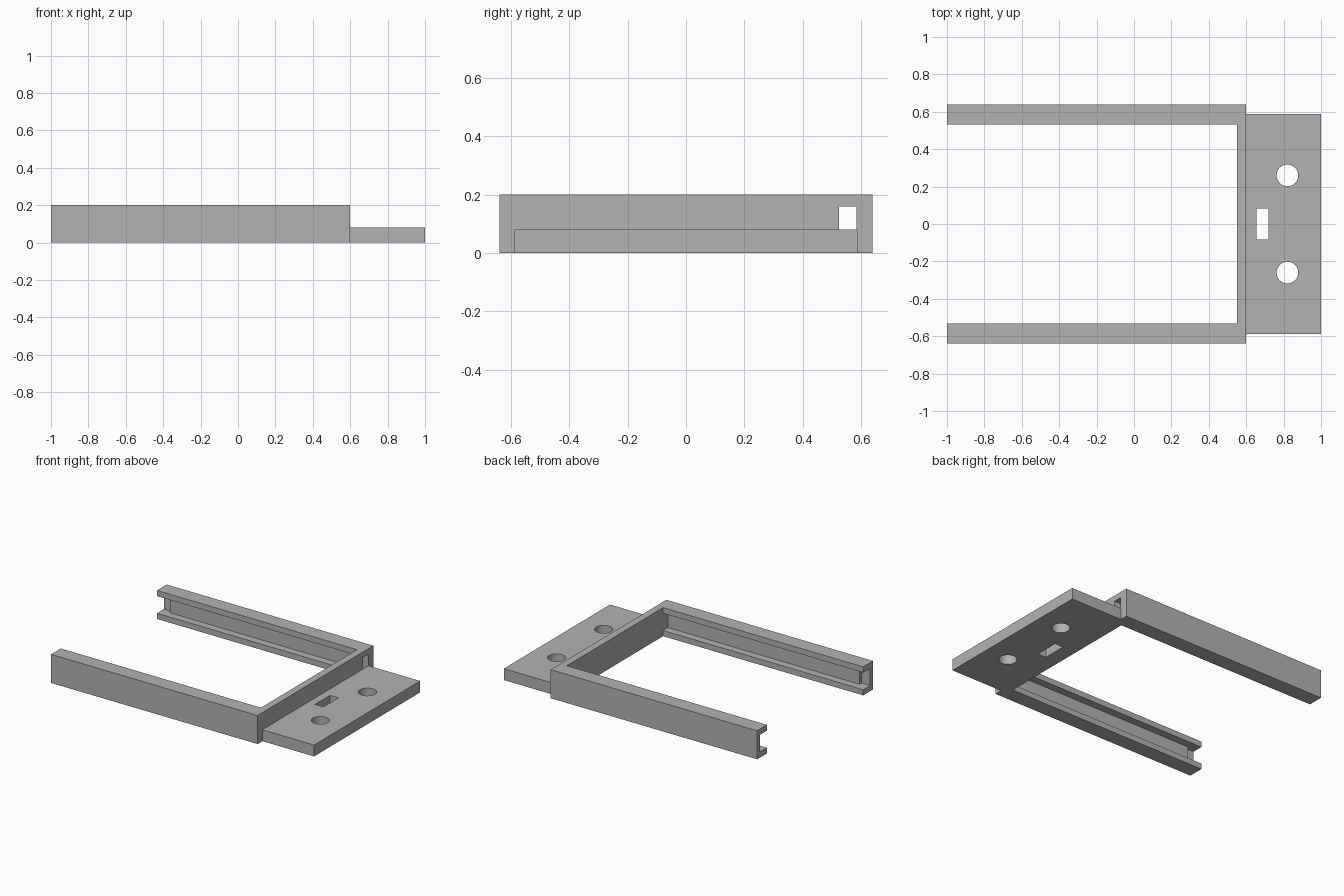
import bpy
import bmesh

cube = bpy.data.objects.get("Cube")
if cube:
    bpy.data.objects.remove(cube, do_unlink=True)

grey = bpy.data.materials.new("plain grey")
grey.use_nodes = True
colour = (0.45, 0.45, 0.45, 1)
grey.diffuse_color = colour
grey.node_tree.nodes["Principled BSDF"].inputs["Base Color"].default_value = colour


def prism(name, outline, bottom, top):
    """Extrude a flat outline upwards into a closed solid."""
    bm = bmesh.new()
    face = bm.faces.new([bm.verts.new((x, y, bottom)) for x, y in outline])
    moved = bmesh.ops.extrude_face_region(bm, geom=[face])["geom"]
    verts = [v for v in moved if isinstance(v, bmesh.types.BMVert)]
    bmesh.ops.translate(bm, verts=verts, vec=(0, 0, top - bottom))
    bmesh.ops.recalc_face_normals(bm, faces=bm.faces)
    mesh = bpy.data.meshes.new(name)
    bm.to_mesh(mesh)
    bm.free()
    mesh.materials.append(grey)
    obj = bpy.data.objects.new(name, mesh)
    bpy.context.collection.objects.link(obj)
    return obj


def box(name, x0, x1, y0, y1, z0, z1):
    return prism(name, [(x0, y0), (x1, y0), (x1, y1), (x0, y1)], z0, z1)


def cut(target, cutter):
    """Subtract the cutter from the target and remove it."""
    mod = target.modifiers.new("cut", "BOOLEAN")
    mod.operation = "DIFFERENCE"
    mod.solver = "EXACT"
    mod.object = cutter
    bpy.context.view_layer.objects.active = target
    bpy.ops.object.modifier_apply(modifier=mod.name)
    bpy.data.objects.remove(cutter, do_unlink=True)


# U-shaped frame: two rails joined by a crossbar
END, BAR_IN, BAR_OUT = -1, 0.55, 0.6
OUTER, INNER = 0.64, 0.532
half = [(END, INNER), (END, OUTER), (BAR_OUT, OUTER)]
mirrored = [(x, -y) for x, y in reversed(half)]
frame = prism("frame", half + mirrored + [(BAR_IN, -INNER), (BAR_IN, INNER)], 0, 0.2)

# Channels inside the rails; the back one runs out through the crossbar
for side, stop in ((1, 0.7), (-1, BAR_IN)):
    for depth, x1 in ((0.585, stop), (0.607, -0.935)):
        y0, y1 = sorted((side * 0.525, side * depth))
        cut(frame, box("channel_cutter", -1.1, x1, y0, y1, 0.04, 0.16))

# Mounting plate with a slot and two round holes
plate = box("mounting_plate", BAR_OUT, 1, -0.587, 0.587, 0, 0.08)
cut(plate, box("slot_cutter", 0.655, 0.72, -0.083, 0.083, -0.1, 0.2))
for y in (-0.26, 0.26):
    bpy.ops.mesh.primitive_cylinder_add(vertices=48, radius=0.058, depth=0.4,
                                        location=(0.82, y, 0))
    hole = bpy.context.object
    hole.data.materials.append(grey)
    cut(plate, hole)

# Smooth the hole walls, keep every corner sharp
bpy.ops.object.select_all(action="DESELECT")
plate.select_set(True)
bpy.context.view_layer.objects.active = plate
bpy.ops.object.shade_smooth_by_angle()
